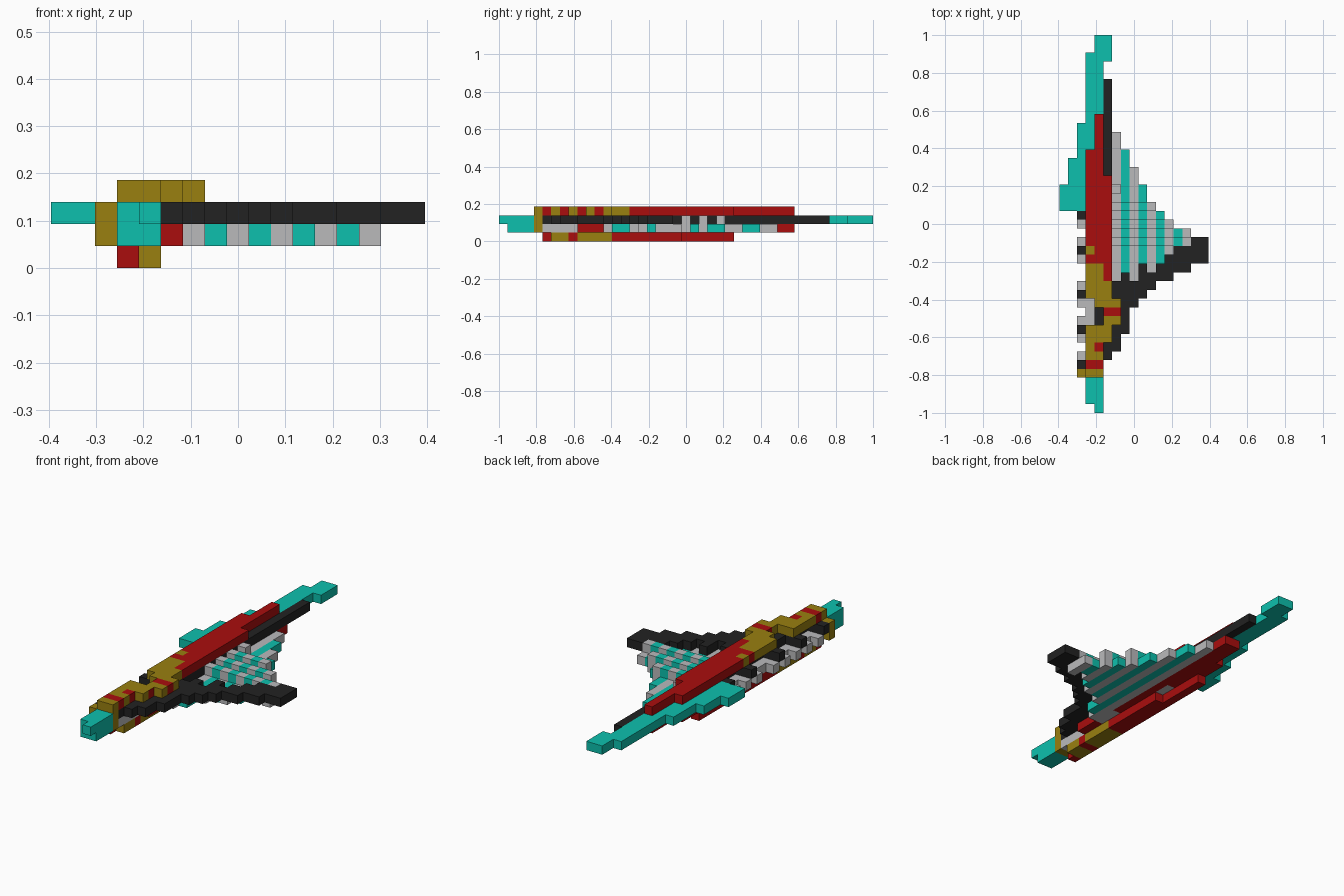
import bpy, bmesh
from mathutils import Vector

cube = bpy.data.objects.get("Cube")
if cube:
    bpy.data.objects.remove(cube)

U = 2 / 43                              # size of one block
ORIGIN = Vector((-8.5 * U, -1.0, 0.0))


def material(name, rgb):
    m = bpy.data.materials.new(name)
    m.use_nodes = True
    m.diffuse_color = (*rgb, 1)
    m.node_tree.nodes["Principled BSDF"].inputs["Base Color"].default_value = (*rgb, 1)
    return m


TEAL = material("teal", (0.004, 0.53, 0.42))
GOLD = material("gold", (0.32, 0.215, 0.005))
RED = material("red", (0.40, 0.004, 0.004))
BLACK = material("black", (0.016, 0.016, 0.016))
GREY = material("light_grey", (0.49, 0.49, 0.50))

parts = {}      # name -> (material, cells)
filled = set()  # every occupied cell


def part(name, mat, layer, *runs):
    """Add runs (first column, last column, first row, last row) of blocks on one layer."""
    cells = parts.setdefault(name, (mat, set()))[1]
    for c0, c1, r0, r1 in runs:
        for c in range(c0, c1 + 1):
            for r in range(r0, r1 + 1):
                if (c, r, layer) not in filled:
                    filled.add((c, r, layer))
                    cells.add((c, r, layer))


# Teal nose and tail beam with side fin
part("nose", TEAL, 2, (4, 4, 0, 3), (3, 3, 1, 3))
part("nose", TEAL, 1, (3, 4, 1, 3))
part("tail_beam", TEAL, 2, (3, 3, 23, 40), (4, 4, 23, 42), (5, 5, 40, 42))
part("side_fin", TEAL, 2, (0, 0, 23, 25), (1, 1, 23, 28), (2, 2, 23, 32))

# Gold collar behind the nose
for z in (1, 2):
    part("collar", GOLD, z, (2, 4, 4, 4))
part("collar", GOLD, 3, (3, 4, 4, 4))

# Upper ridge: red bands in the gold front, then the long red back
part("ridge_bands", RED, 3, (3, 4, 5, 5), (4, 4, 7, 7), (5, 6, 11, 11))
part("gold_ridge", GOLD, 3, (3, 4, 6, 7), (3, 5, 8, 9), (5, 6, 10, 10),
     (4, 6, 12, 12), (3, 5, 13, 14), (3, 4, 15, 15), (3, 4, 16, 16), (3, 3, 18, 18))
part("red_ridge", RED, 3, (3, 3, 17, 29), (4, 4, 16, 33), (5, 5, 15, 26))

# Lower keel
part("keel_bands", RED, 0, (3, 3, 5, 5), (3, 4, 8, 8))
part("gold_keel", GOLD, 0, (3, 4, 6, 7), (3, 4, 9, 12))
part("red_keel", RED, 0, (4, 4, 13, 20), (3, 3, 13, 26))

# Core of the body
part("grey_core", GREY, 1, (3, 4, 5, 22), (5, 5, 12, 14))
part("red_core", RED, 1, (5, 5, 9, 11), (5, 5, 15, 33), (4, 4, 23, 33), (3, 3, 23, 29))
part("dark_spine", BLACK, 2, (4, 4, 5, 22), (5, 5, 6, 37))

# Dark ribs with grey feet along the right side
for row in (5, 9, 13, 18, 22):
    part("side_ribs", BLACK, 2, (2, 3, row, row))
    for foot in (row - 1, row + 1):
        if 4 < foot < 23:
            part("rib_feet", GREY, 1, (2, 2, foot, foot))

# Dark leading edge of the wing
EDGE = {6: (7, 14), 7: (9, 15), 8: (12, 14), 9: (13, 16), 10: (14, 15), 11: (15, 16),
        12: (15, 17), 13: (16, 18), 14: (16, 18), 15: (17, 19), 16: (17, 19)}
for col, (a, b) in EDGE.items():
    part("wing_edge", BLACK, 2, (col, col, a, b))

# Striped wing, alternating by column
WING = {6: (12, 31), 7: (13, 29), 8: (15, 27), 9: (16, 25), 10: (16, 23),
        11: (17, 22), 12: (18, 21), 13: (19, 20), 14: (18, 20)}
SPARS = {19: 14, 21: 12, 23: 10, 25: 6}   # row -> last column


def stripe(col):
    return ("wing_grey_stripes", GREY) if col % 2 == 0 else ("wing_teal_stripes", TEAL)


for col, (a, b) in WING.items():
    part(*stripe(col), 1, (col, col, a, b))
    for row, last in SPARS.items():       # raised spars across the wing
        if col <= last:
            part(*stripe(col), 2, (col, col, row, row))

# Mesh building: outer faces of every block, flat areas merged
SIDES = [Vector(s) for s in ((1, 0, 0), (-1, 0, 0), (0, 1, 0), (0, -1, 0), (0, 0, 1), (0, 0, -1))]
for name, (mat, cells) in parts.items():
    bm = bmesh.new()
    for cell in sorted(cells):
        for n in SIDES:
            if tuple(int(c + d) for c, d in zip(cell, n)) in filled:
                continue
            u = Vector((n.y, n.z, n.x))
            v = n.cross(u)
            mid = Vector(cell) + Vector((0.5, 0.5, 0.5)) + n / 2
            corners = [mid + (u * i + v * j) / 2 for i, j in ((-1, -1), (1, -1), (1, 1), (-1, 1))]
            face = bm.faces.new([bm.verts.new(ORIGIN + p * U) for p in corners])
            # red end of one gold ridge block
            if name == "gold_ridge" and cell == (5, 9, 3) and n.x > 0:
                face.material_index = 1
    bmesh.ops.remove_doubles(bm, verts=bm.verts, dist=U * 0.01)
    bmesh.ops.dissolve_limit(bm, angle_limit=0.01, verts=bm.verts, edges=bm.edges,
                             delimit={'MATERIAL'})
    mesh = bpy.data.meshes.new(name)
    bm.to_mesh(mesh)
    bm.free()
    mesh.materials.append(mat)
    if name == "gold_ridge":
        mesh.materials.append(RED)
    bpy.context.collection.objects.link(bpy.data.objects.new(name, mesh))
